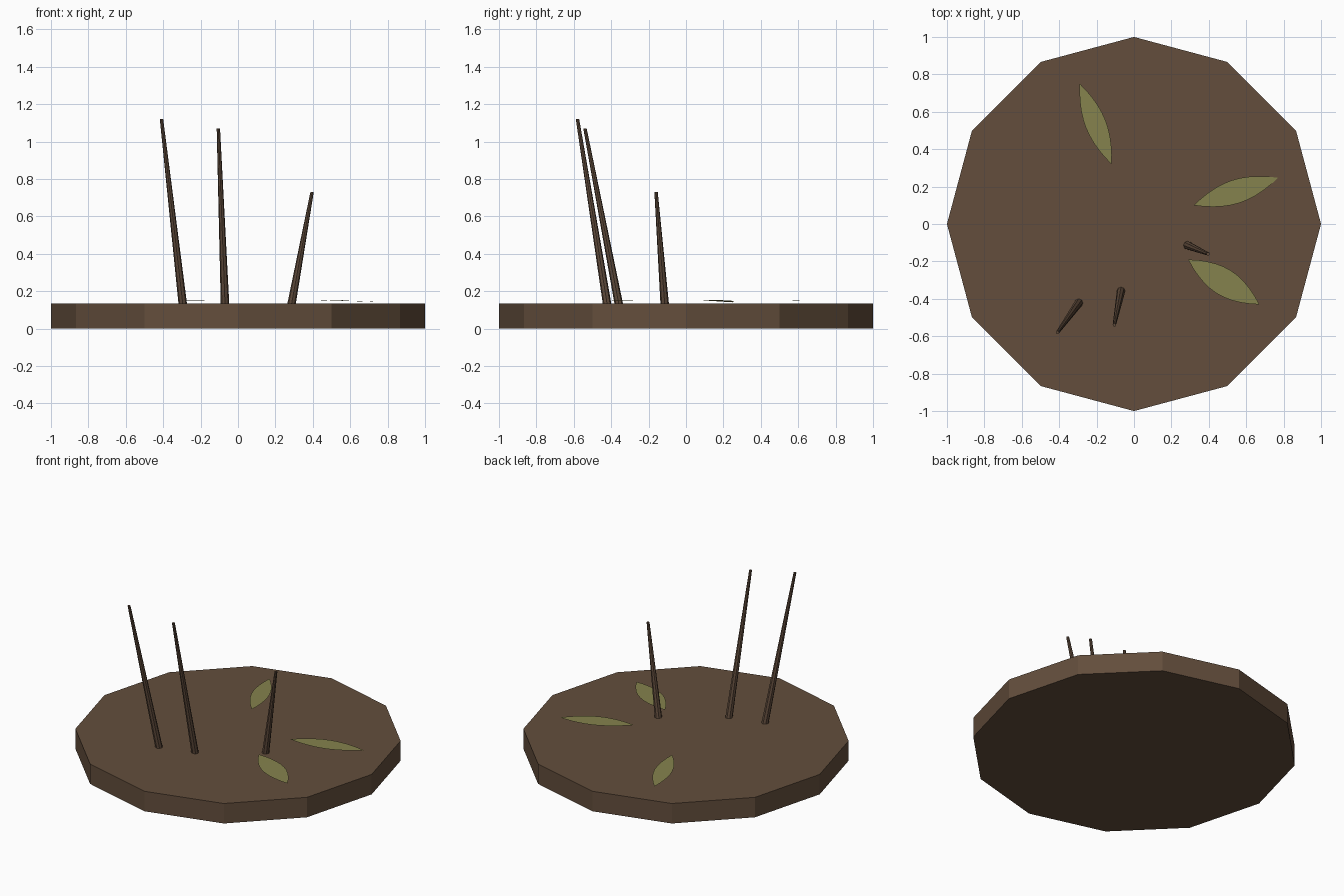
import bpy, bmesh, math
from mathutils import Vector

cube = bpy.data.objects.get("Cube")
if cube:
    bpy.data.objects.remove(cube, do_unlink=True)


def make_material(name, rgb):
    mat = bpy.data.materials.new(name)
    mat.use_nodes = True
    color = (*rgb, 1.0)
    mat.diffuse_color = color
    mat.node_tree.nodes["Principled BSDF"].inputs["Base Color"].default_value = color
    return mat


soil_brown = make_material("soil brown", (0.125, 0.076, 0.045))
stick_brown = make_material("stick brown", (0.115, 0.070, 0.044))
leaf_green = make_material("leaf green", (0.235, 0.225, 0.075))

TOP = 0.135


def add_object(name, bm, mat):
    bmesh.ops.recalc_face_normals(bm, faces=bm.faces)
    mesh = bpy.data.meshes.new(name)
    bm.to_mesh(mesh)
    bm.free()
    mesh.materials.append(mat)
    obj = bpy.data.objects.new(name, mesh)
    bpy.context.collection.objects.link(obj)
    return obj


def add_stick(name, base, tip):
    """Tapered stick whose ends are level with the ground."""
    bm = bmesh.new()
    rings = []
    for centre, radius in ((base, 0.023), (tip, 0.009)):
        rings.append([bm.verts.new(Vector(centre) + Vector((
            radius * math.cos(a * math.tau / 8), radius * math.sin(a * math.tau / 8), 0)))
            for a in range(8)])
    low, high = rings
    for i in range(8):
        j = (i + 1) % 8
        bm.faces.new((low[i], low[j], high[j], high[i]))
    bm.faces.new(low[::-1])
    bm.faces.new(high)
    add_object(name, bm, stick_brown)


def add_leaf(name, start, end, half_width, droop, steps=10):
    """Thin pointed leaf lying just above the ground."""
    start, end = Vector(start), Vector(end)
    side = (end - start).orthogonal().normalized() * half_width
    bm = bmesh.new()
    outline = []
    for sign in (1, -1):
        order = range(steps) if sign == 1 else range(steps, 0, -1)
        for i in order:
            t = i / steps
            p = start.lerp(end, t) + side * sign * math.sin(math.pi * t) ** 0.9
            outline.append(bm.verts.new((p.x, p.y, TOP + 0.018 - droop * t * t)))
    # Strips across the leaf follow its bend
    n = len(outline)
    bm.faces.new((outline[0], outline[1], outline[-1]))
    for i in range(1, steps - 1):
        bm.faces.new((outline[i], outline[i + 1], outline[n - i - 1], outline[n - i]))
    bm.faces.new((outline[steps - 1], outline[steps], outline[steps + 1]))
    bmesh.ops.recalc_face_normals(bm, faces=bm.faces)
    if sum(f.normal.z for f in bm.faces) < 0:
        bmesh.ops.reverse_faces(bm, faces=bm.faces)
    mesh = bpy.data.meshes.new(name)
    bm.to_mesh(mesh)
    bm.free()
    mesh.materials.append(leaf_green)
    bpy.context.collection.objects.link(bpy.data.objects.new(name, mesh))


# Twelve-sided ground disc
bm = bmesh.new()
rim = [bm.verts.new((math.cos(i * math.tau / 12), math.sin(i * math.tau / 12), 0))
       for i in range(12)]
base_face = bm.faces.new(rim)
lid = bmesh.ops.extrude_face_region(bm, geom=[base_face], use_keep_orig=True)
bmesh.ops.translate(bm, vec=(0, 0, TOP),
                    verts=[v for v in lid["geom"] if isinstance(v, bmesh.types.BMVert)])
add_object("ground_disc", bm, soil_brown)

# Leaning sticks, sunk slightly into the ground
add_stick("left_stick", (0.284, -0.113, 0.12), (0.396, -0.16, 0.73))
add_stick("middle_stick", (-0.069, -0.357, 0.12), (-0.105, -0.54, 1.07))
add_stick("right_stick", (-0.294, -0.42, 0.12), (-0.409, -0.58, 1.12))

# Fallen leaves
add_leaf("back_leaf", (-0.12, 0.32), (-0.29, 0.75), 0.056, 0.003)
add_leaf("left_leaf", (0.32, 0.10), (0.77, 0.247), 0.064, 0.012)
add_leaf("front_leaf", (0.29, -0.19), (0.67, -0.43), 0.072, 0.003)
